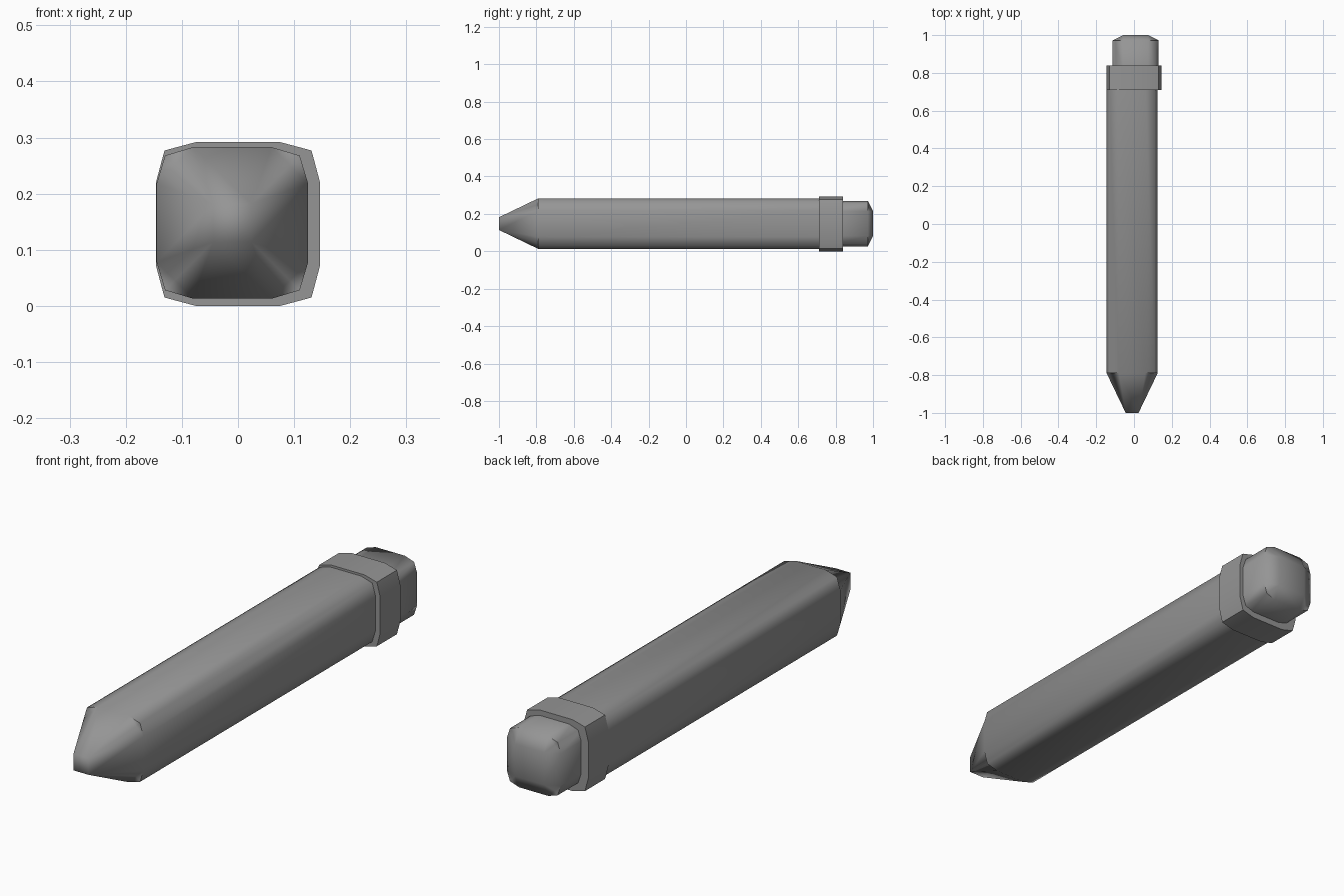
import bpy, bmesh, math

cube = bpy.data.objects.get("Cube")
if cube:
    bpy.data.objects.remove(cube, do_unlink=True)

grey = bpy.data.materials.new("mid grey")
grey.use_nodes = True
colour = (0.3, 0.3, 0.3, 1)
grey.diffuse_color = colour
grey.node_tree.nodes["Principled BSDF"].inputs["Base Color"].default_value = colour


def section(half, flat, mid):
    """Rounded square: every corner has two flat ends and a middle point."""
    corner = [(half, flat), (mid, mid), (flat, half)]
    pts = []
    for turn in range(4):
        for a, b in corner:
            for _ in range(turn):
                a, b = -b, a
            pts.append((a, b))
    return pts


def loft(name, centre, stations, angle):
    """Skin sections placed along y, cap both ends, shade smooth."""
    bm = bmesh.new()
    rings = [[bm.verts.new((centre[0] + a, y, centre[1] + b)) for a, b in section(*s)]
             for y, s in stations]
    for r1, r2 in zip(rings, rings[1:]):
        for i in range(len(r1)):
            j = (i + 1) % len(r1)
            bm.faces.new((r1[i], r1[j], r2[j], r2[i]))
    bm.faces.new(rings[0])
    bm.faces.new(rings[-1])
    # square ends have coincident corner points, so weld them
    bmesh.ops.remove_doubles(bm, verts=bm.verts[:], dist=0.0005)
    bmesh.ops.dissolve_degenerate(bm, edges=bm.edges[:], dist=0.0005)
    bmesh.ops.recalc_face_normals(bm, faces=bm.faces[:])
    mesh = bpy.data.meshes.new(name)
    bm.to_mesh(mesh)
    bm.free()
    mesh.materials.append(grey)
    obj = bpy.data.objects.new(name, mesh)
    bpy.context.collection.objects.link(obj)
    bpy.ops.object.select_all(action='DESELECT')
    obj.select_set(True)
    bpy.context.view_layer.objects.active = obj
    bpy.ops.object.shade_smooth_by_angle(angle=math.radians(angle))
    return obj


def chamfered(half, flat):
    return half, flat, (half + flat) / 2


def square(half):
    return half, half, half


# Shaft with tapered square point
loft("shaft_and_point", (-0.01, 0.148), [
    (-1.0, square(0.034)),
    (-0.79, chamfered(0.135, 0.07)),
    (-0.79, (0.135, 0.07, 0.12)),
    (0.75, (0.135, 0.07, 0.12)),
], 70)

# Band around the rear end
loft("eraser_band", (0, 0.146), [
    (0.71, (0.146, 0.075, 0.131)),
    (0.84, (0.146, 0.075, 0.131)),
], 60)

# Eraser block with bevelled end
loft("eraser", (0.008, 0.148), [
    (0.8, (0.122, 0.066, 0.108)),
    (0.972, (0.122, 0.066, 0.108)),
    (0.972, chamfered(0.122, 0.066)),
    (1.0, square(0.066)),
], 70)
